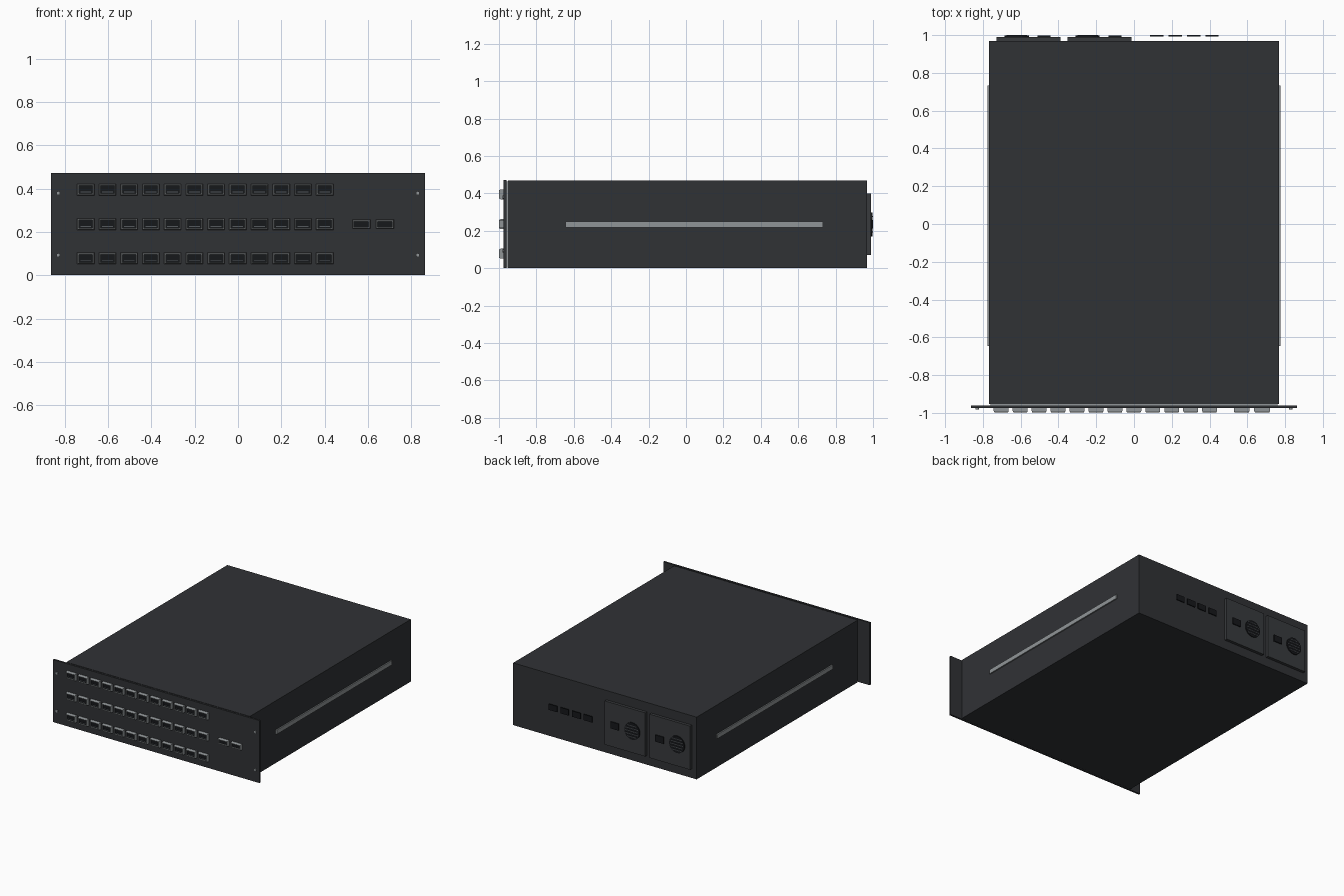
import bpy, bmesh, math
from mathutils import Matrix, Vector

if "Cube" in bpy.data.objects:
    bpy.data.objects.remove(bpy.data.objects["Cube"])


def material(name, r, g, b):
    m = bpy.data.materials.new(name)
    m.diffuse_color = (r, g, b, 1)
    m.use_nodes = True
    m.node_tree.nodes["Principled BSDF"].inputs["Base Color"].default_value = m.diffuse_color
    return m


CHARCOAL = material("charcoal", 0.030, 0.032, 0.036)
PSU_GREY = material("dark_grey", 0.040, 0.043, 0.047)
BLACK = material("black", 0.008, 0.009, 0.011)
STEEL = material("steel", 0.28, 0.30, 0.31)
MID = material("mid_grey", 0.09, 0.10, 0.11)


def finish(name, bm, mat):
    bmesh.ops.recalc_face_normals(bm, faces=bm.faces)
    me = bpy.data.meshes.new(name)
    bm.to_mesh(me)
    bm.free()
    me.materials.append(mat)
    ob = bpy.data.objects.new(name, me)
    bpy.context.collection.objects.link(ob)
    return ob


def add_box(bm, x0, x1, y0, y1, z0, z1):
    mid = Vector(((x0 + x1) / 2, (y0 + y1) / 2, (z0 + z1) / 2))
    size = Matrix.Diagonal((x1 - x0, y1 - y0, z1 - z0, 1))
    bmesh.ops.create_cube(bm, size=1, matrix=Matrix.Translation(mid) @ size)


def box(name, mat, *bounds):
    bm = bmesh.new()
    add_box(bm, *bounds)
    return finish(name, bm, mat)


def disc(name, mat, x, y0, y1, z, r, sides):
    bm = bmesh.new()
    m = Matrix.Translation((x, (y0 + y1) / 2, z)) @ Matrix.Rotation(math.pi / 2, 4, 'X')
    bmesh.ops.create_cone(bm, cap_ends=True, segments=sides, radius1=r, radius2=r,
                          depth=y1 - y0, matrix=m)
    return finish(name, bm, mat)


def add_bezel(bm, x, z, w, h):
    """Rectangular ring with a chamfered front rim."""
    profile = [(0, -0.974), (0, -0.990), (0.004, -0.999), (0.008, -0.999), (0.008, -0.974)]
    rings = []
    for inset, y in profile:
        a, b = w / 2 - inset, h / 2 - inset
        rings.append([bm.verts.new((x + sx * a, y, z + sz * b))
                      for sx, sz in ((-1, -1), (1, -1), (1, 1), (-1, 1))])
    for i, ring in enumerate(rings):
        nxt = rings[(i + 1) % len(rings)]
        for k in range(4):
            j = (k + 1) % 4
            bm.faces.new((ring[k], ring[j], nxt[j], nxt[k]))


def port_group(name, spots, w, h, tongue):
    bezels, cavities, tongues = bmesh.new(), bmesh.new(), bmesh.new()
    for x, z in spots:
        add_bezel(bezels, x, z, w, h)
        a, b = w / 2 - 0.007, h / 2 - 0.007
        add_box(cavities, x - a, x + a, -0.990, -0.974, z - b, z + b)
        if tongue:
            add_box(tongues, x - 0.025, x + 0.025, -0.994, -0.988, z - 0.013, z - 0.009)
    finish(name + "_bezels", bezels, STEEL)
    finish(name + "_cavities", cavities, BLACK)
    if tongue:
        finish(name + "_tongues", tongues, MID)
    else:
        tongues.free()


# Chassis and wider rack faceplate
box("chassis", CHARCOAL, -0.767, 0.767, -0.953, 0.968, 0, 0.47)
box("faceplate", CHARCOAL, -0.863, 0.863, -0.975, -0.961, 0, 0.472)
box("faceplate_seam", STEEL, -0.76, 0.76, -0.962, -0.952, 0.005, 0.465)

# Front ports: a 12 x 3 grid plus two management ports
rows = (0.078, 0.236, 0.395)
port_group("data_port", [(-0.703 + 0.1003 * i, z) for z in rows for i in range(12)],
           0.079, 0.053, True)
port_group("management_port", [(0.57, 0.236), (0.678, 0.236)], 0.083, 0.042, False)

# Side rails and faceplate screws
for s, side in ((-1, "left"), (1, "right")):
    xs = sorted((s * 0.765, s * 0.776))
    box(side + "_rail", STEEL, xs[0], xs[1], -0.645, 0.732, 0.219, 0.251)
    for z, level in ((0.093, "lower"), (0.379, "upper")):
        disc(f"{side}_{level}_screw", STEEL, s * 0.83, -0.982, -0.973, z, 0.009, 12)

# Rear power supplies with inlet, fan disc and grille bars
for n, x0 in enumerate((-0.727, -0.352), 1):
    box(f"power_supply_{n}", PSU_GREY, x0, x0 + 0.339, 0.966, 0.990, 0.07, 0.40)
    fan_x, fan_z, r = x0 + 0.106, 0.235, 0.064
    disc(f"fan_{n}", BLACK, fan_x, 0.988, 0.997, fan_z, r, 32)
    bars = bmesh.new()
    for i in range(-2, 3):
        dz = i * 0.021
        half = math.sqrt(r * r - dz * dz) * 0.85
        add_box(bars, fan_x - half, fan_x + half, 0.996, 1.0,
                fan_z + dz - 0.0025, fan_z + dz + 0.0025)
    finish(f"fan_grille_{n}", bars, MID)
    box(f"power_inlet_{n}", BLACK, x0 + 0.217, x0 + 0.286, 0.988, 0.998, 0.21, 0.26)

# Rear service ports
for i in range(4):
    x = 0.121 + 0.0975 * i
    box(f"rear_port_{i + 1}", BLACK, x - 0.035, x + 0.035, 0.993, 1.0, 0.213, 0.257)
